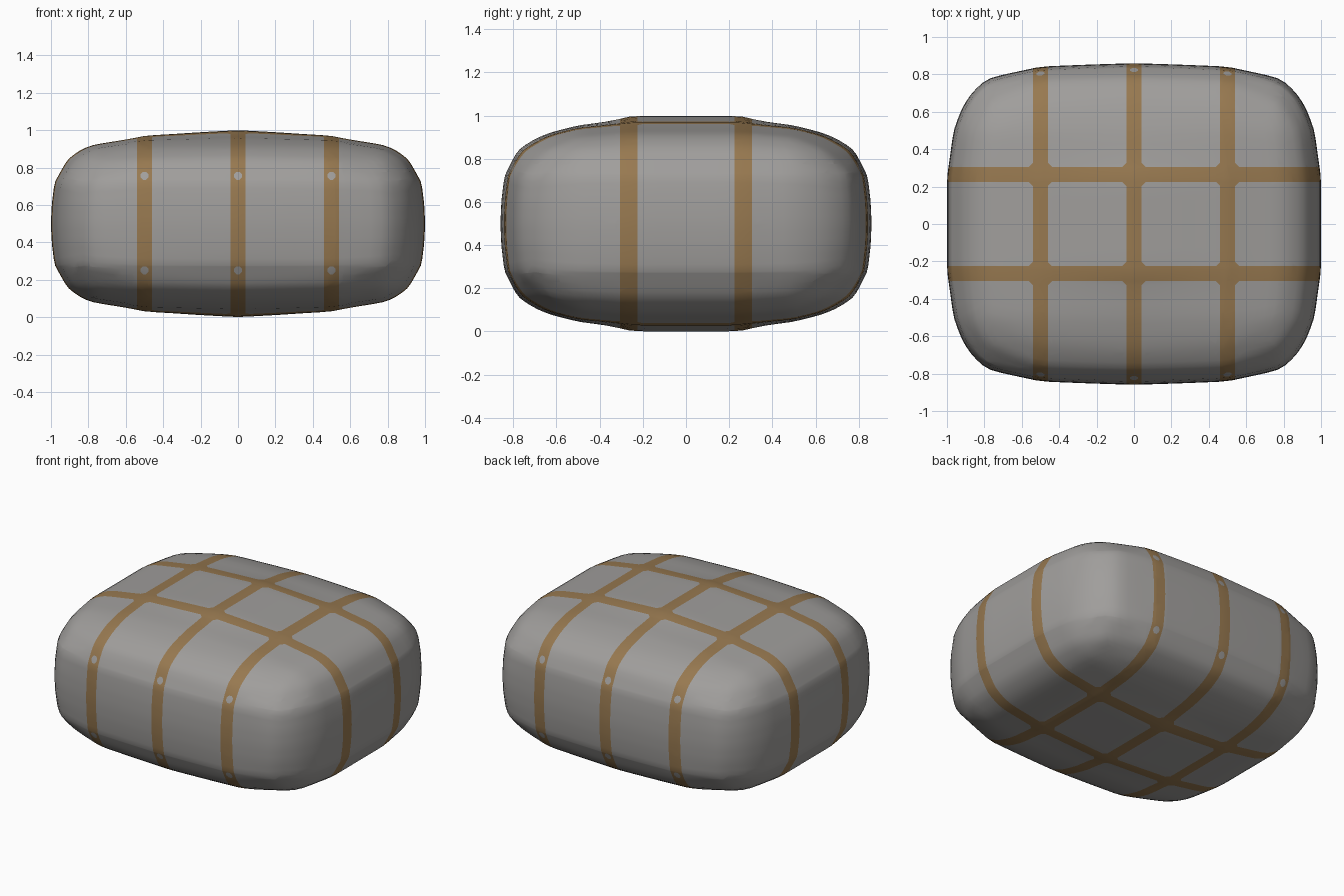
import bpy, bmesh
from mathutils import Vector

if "Cube" in bpy.data.objects:
    bpy.data.objects.remove(bpy.data.objects["Cube"])

HALF = Vector((1.0, 0.86, 0.5))
# bulge profiles: surface is where fx + fy + fz = 1 (normalised coordinates)
FX = [(0, 0), (.25, .03), (.5, .07), (.78, .33), (.82, .42), (.87, .53), (.915, .67), (.98, .93), (1, 1)]
FY = [(0, 0), (.29, 0), (.58, .13), (.71, .29), (.78, .41), (.83, .5), (.91, .67), (.977, .93), (1, 1)]
FZ = [(0, 0), (.2, .015), (.44, .07), (.68, .33), (.81, .58), (.91, .87), (.93, .925), (1, 1)]


def interp(tab, v):
    v = abs(v)
    for (a, fa), (b, fb) in zip(tab, tab[1:]):
        if v <= b:
            break
    return fa + (fb - fa) * (v - a) / (b - a)


def soft(tab, v):
    return sum(interp(tab, v + k * .015) for k in (-2, -1, 0, 1, 2)) / 5


def field(p):
    return soft(FX, p.x) + soft(FY, p.y) + soft(FZ, p.z)


def material(name, rgb):
    m = bpy.data.materials.new(name)
    m.diffuse_color = (*rgb, 1)
    m.use_nodes = True
    m.node_tree.nodes["Principled BSDF"].inputs["Base Color"].default_value = m.diffuse_color
    return m


# soft bale body: fine cube pushed onto the bulged surface
bm = bmesh.new()
bmesh.ops.create_cube(bm, size=2)
bmesh.ops.subdivide_edges(bm, edges=bm.edges[:], cuts=25, use_grid_fill=True)
for v in bm.verts:
    d = v.co.copy()
    lo, hi = 0.3, 1.05
    for _ in range(22):
        t = (lo + hi) / 2
        if field(d * t) > 1:
            hi = t
        else:
            lo = t
    d *= lo
    v.co = (d.x * HALF.x, d.y * HALF.y, d.z * HALF.z + 0.5)

# strap and stud layout
STRAP_X = (-.5, 0, .5)
STRAP_Y = (-.265, .265)
DOT_Z = (.25, .755)
W, FIL, R = .04, .022, .021


def cut(axis, pos, faces=None):
    faces = bm.faces[:] if faces is None else faces
    geom = set(faces)
    for f in faces:
        geom.update(f.edges)
        geom.update(f.verts)
    if faces:
        no = Vector(axis).normalized()
        bmesh.ops.bisect_plane(bm, geom=list(geom), dist=1e-5, plane_co=pos, plane_no=no)


for x in STRAP_X:
    for o in (W, W + FIL, R):
        for s in (-1, 1):
            cut((1, 0, 0), (x + s * o, 0, 0))
for y in STRAP_Y:
    for o in (W, W + FIL):
        for s in (-1, 1):
            cut((0, 1, 0), (0, y + s * o, 0))
for z in DOT_Z:
    for s in (-1, 1):
        cut((0, 0, 1), (0, 0, z + s * R))


def in_fillet(c, x, y):
    dx, dy = abs(c.x - x) - W, abs(c.y - y) - W
    return 0 < dx < FIL and 0 < dy < FIL


def in_dot(c, x, z):
    return abs(c.y) > .6 and abs(c.x - x) < R and abs(c.z - z) < R


# rounded inner corners where straps cross, and trimmed corners of the studs
for x in STRAP_X:
    for sx in (-1, 1):
        for sy in (-1, 1):
            for y in STRAP_Y:
                fs = []
                for f in bm.faces:
                    c = f.calc_center_median()
                    if in_fillet(c, x, y) and (c.x - x) * sx > 0 and (c.y - y) * sy > 0:
                        fs.append(f)
                cut((sx, sy, 0), (x + sx * (W + FIL / 2), y + sy * (W + FIL / 2), 0), fs)
            for z in DOT_Z:
                fs = [f for f in bm.faces if in_dot(f.calc_center_median(), x, z)]
                cut((sx, 0, sy), (x + sx * R * .7, 0, z + sy * R * .7), fs)


def is_strap(c):
    for x in STRAP_X:
        for z in DOT_Z:
            if in_dot(c, x, z) and abs(c.x - x) + abs(c.z - z) < R * 1.4:
                return False
    if any(abs(c.x - x) < W for x in STRAP_X) or any(abs(c.y - y) < W for y in STRAP_Y):
        return True
    return any(in_fillet(c, x, y) and abs(c.x - x) + abs(c.y - y) - 2 * W < FIL
               for x in STRAP_X for y in STRAP_Y)


for f in bm.faces:
    f.smooth = True
    f.material_index = int(is_strap(f.calc_center_median()))

bmesh.ops.recalc_face_normals(bm, faces=bm.faces[:])
me = bpy.data.meshes.new("strapped_bale")
bm.to_mesh(me)
bm.free()
me.materials.append(material("bale grey", (.35, .34, .33)))
me.materials.append(material("strap tan", (.31, .19, .08)))
bale = bpy.data.objects.new("strapped_bale", me)
bpy.context.collection.objects.link(bale)
